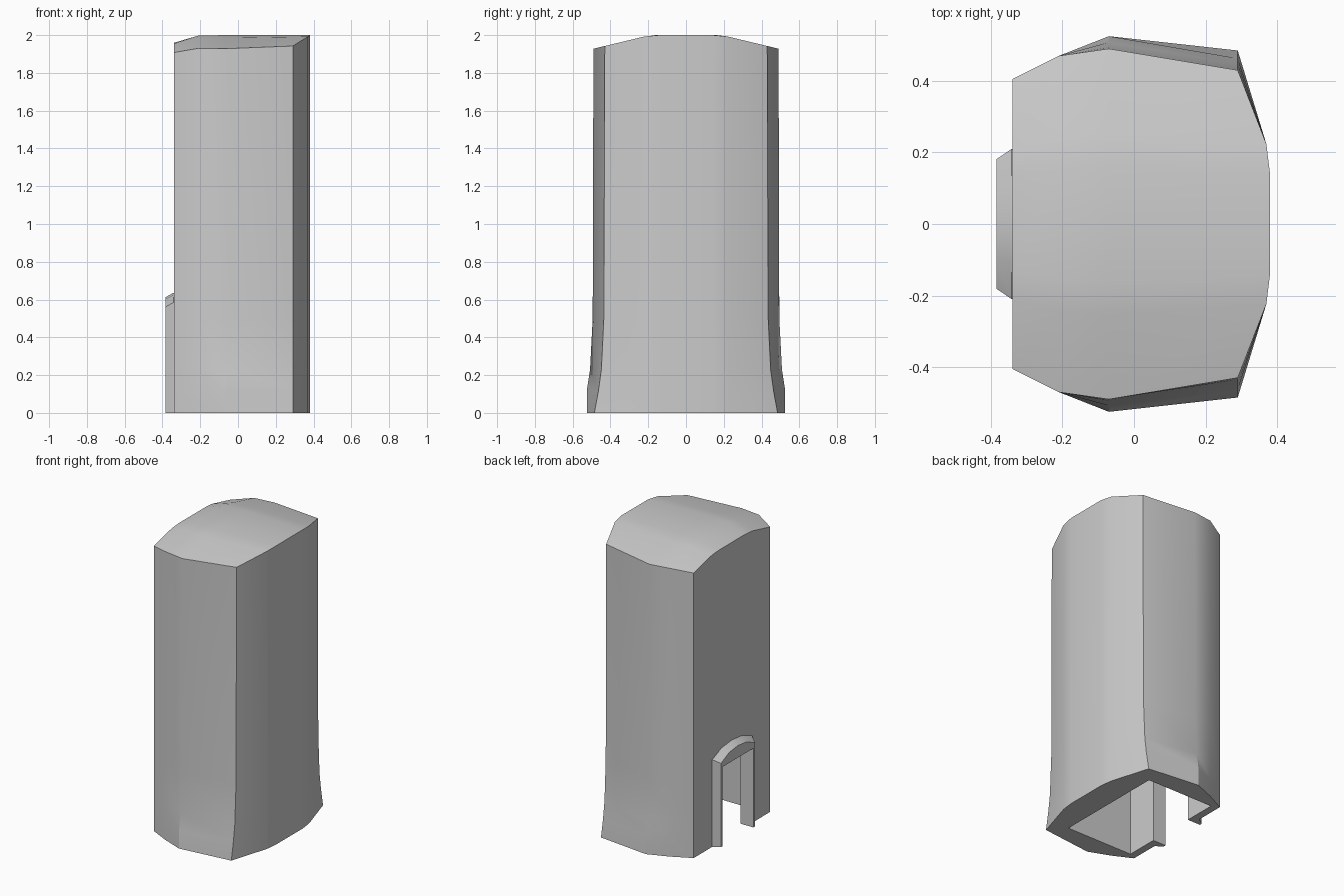
import bpy, bmesh, math

if "Cube" in bpy.data.objects:
    bpy.data.objects.remove(bpy.data.objects["Cube"])


def make_object(name, bm):
    bmesh.ops.recalc_face_normals(bm, faces=bm.faces[:])
    mesh = bpy.data.meshes.new(name)
    bm.to_mesh(mesh)
    bm.free()
    ob = bpy.data.objects.new(name, mesh)
    bpy.context.collection.objects.link(ob)
    return ob


def box(name, lo, hi):
    bm = bmesh.new()
    bmesh.ops.create_cube(bm, size=1)
    for v in bm.verts:
        v.co = [(a + b) / 2 + c * (b - a) for a, b, c in zip(lo, hi, v.co)]
    ob = make_object(name, bm)
    ob.hide_render = True
    return ob


def finish(ob, cutters):
    bpy.ops.object.select_all(action='DESELECT')
    ob.select_set(True)
    bpy.context.view_layer.objects.active = ob
    for c in cutters:
        m = ob.modifiers.new(c.name, 'BOOLEAN')
        m.operation, m.object, m.solver = 'DIFFERENCE', c, 'EXACT'
        bpy.ops.object.modifier_apply(modifier=m.name)
    bpy.ops.object.shade_smooth_by_angle(angle=math.radians(22))


def roof_height(x, y):
    arch = 2.0 - max(0, abs(y) - 0.19) * 0.24
    return arch - max(0, -0.2 - x) * 0.29


# Tower: arched roof grid, then wall rings flaring out near the ground
rows = [(-0.34, 0.405), (-0.21, 0.47), (-0.07, 0.49), (0.29, 0.43)]
cols = [-1, -0.52, -0.33, 0.33, 0.52, 1]
bulge = [0, 0.08, 0.09, 0.09, 0.08, 0]
bm = bmesh.new()
grid = []
for i, (x, w) in enumerate(rows):
    row = []
    for c, b in zip(cols, bulge):
        px = x + (b if i == 3 else 0)
        row.append(bm.verts.new((px, c * w, roof_height(x, c * w))))
    grid.append(row)
for i in range(3):
    for j in range(5):
        bm.faces.new((grid[i][j], grid[i + 1][j], grid[i + 1][j + 1], grid[i][j + 1]))
rim = ([(r[0], i) for i, r in enumerate(grid)] + [(v, -1) for v in grid[3][1:5]]
       + [(grid[i][5], i) for i in (3, 2, 1, 0)] + [(v, -1) for v in grid[0][4:0:-1]])
flare = {0.5: (0.004, 0.005), 0.23: (0.018, 0.018), 0.12: (0.035, 0.033), 0.0: (0.035, 0.055)}
ring = [v for v, _ in rim]
for z, (mid, corner) in flare.items():
    low = []
    for v, k in rim:
        grow = {2: mid, 3: corner}.get(k, 0)
        low.append(bm.verts.new((v.co.x, v.co.y + math.copysign(grow, v.co.y), z)))
    for a in range(len(ring)):
        b = (a + 1) % len(ring)
        bm.faces.new((ring[a], ring[b], low[b], low[a]))
    ring = low
bm.faces.new(ring)
tower = make_object("tower_shell", bm)

# Door surround: low arched block with a chamfered outer edge
arch = [(-0.21, 0), (-0.21, 0.585), (-0.11, 0.625), (0, 0.636),
        (0.11, 0.625), (0.21, 0.585), (0.21, 0)]
bm = bmesh.new()
loops = []
for x, s, drop in ((-0.30, 1, 0), (-0.342, 1, 0), (-0.385, 0.86, 0.025)):
    loops.append([bm.verts.new((x, y * s, max(0, z - drop))) for y, z in arch])
for a, b in zip(loops, loops[1:]):
    for i in range(len(arch)):
        j = (i + 1) % len(arch)
        bm.faces.new((a[i], a[j], b[j], b[i]))
bm.faces.new(loops[0])
bm.faces.new(loops[-1])
surround = make_object("door_surround", bm)

# Hollow room open at the base, and the doorway
room = box("room_cutter", (-0.29, -0.38, -0.1), (0.20, 0.38, 0.51))
doorway = box("doorway_cutter", (-0.5, -0.163, -0.1), (-0.2, 0.163, 0.53))
finish(tower, [room, doorway])
finish(surround, [room, doorway])
for c in (room, doorway):
    bpy.data.objects.remove(c)
